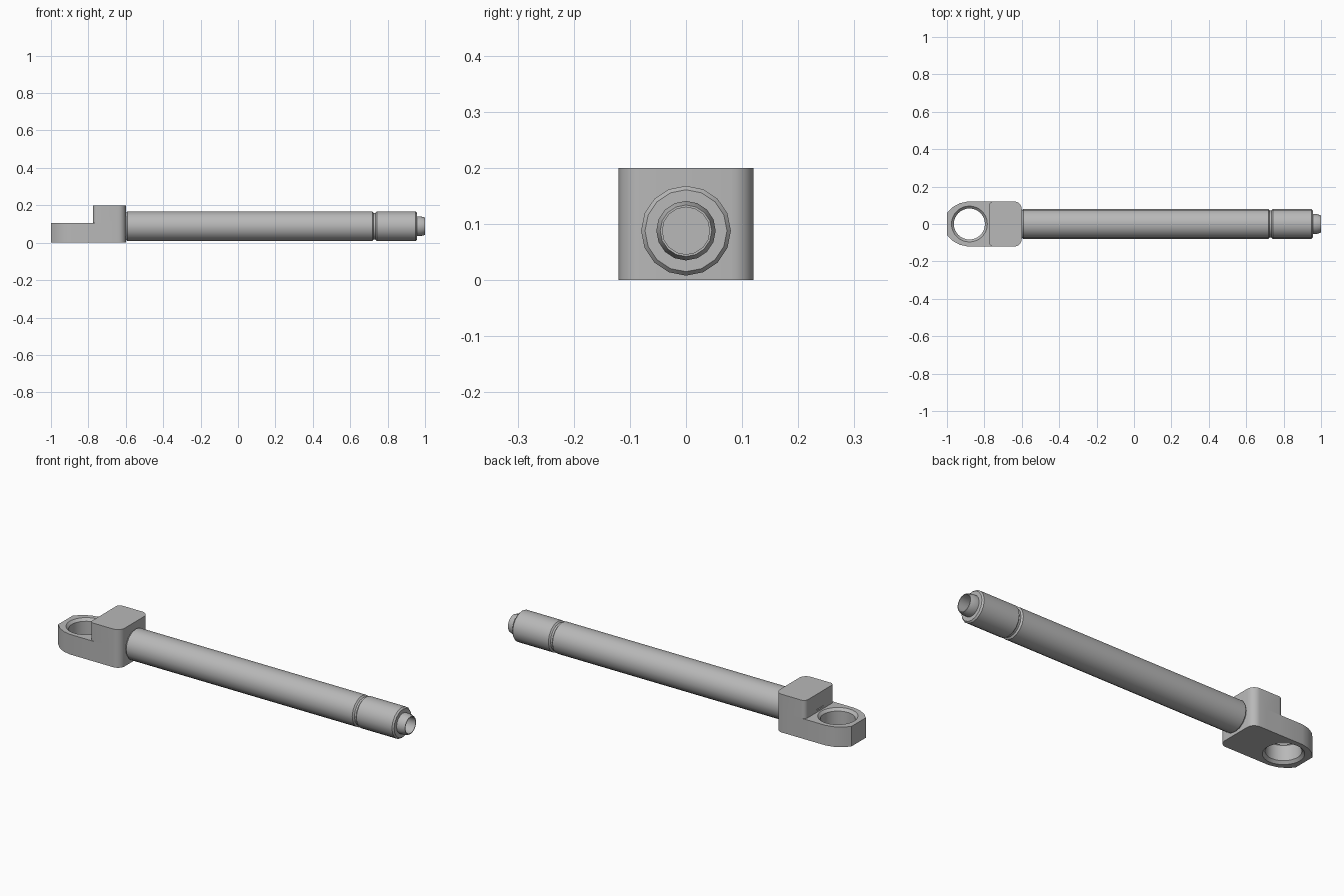
import bpy, bmesh
from math import sin, cos, pi, radians
from mathutils import Matrix

if "Cube" in bpy.data.objects:
    bpy.data.objects.remove(bpy.data.objects["Cube"])

metal = bpy.data.materials.new("grey metal")
metal.use_nodes = True
colour = (0.48, 0.48, 0.48, 1)
metal.diffuse_color = colour
metal.node_tree.nodes["Principled BSDF"].inputs["Base Color"].default_value = colour


def finish(name, bm, angle=35):
    bmesh.ops.recalc_face_normals(bm, faces=bm.faces)
    mesh = bpy.data.meshes.new(name)
    bm.to_mesh(mesh)
    bm.free()
    obj = bpy.data.objects.new(name, mesh)
    bpy.context.collection.objects.link(obj)
    mesh.materials.append(metal)
    smooth(obj, angle)
    return obj


def smooth(obj, angle):
    bpy.ops.object.select_all(action="DESELECT")
    obj.select_set(True)
    bpy.context.view_layer.objects.active = obj
    bpy.ops.object.shade_smooth_by_angle(angle=radians(angle))


def lathe(name, profile, sides, matrix):
    """Turn (radius, distance) points about local z and cap both ends."""
    bm = bmesh.new()
    rings = [[bm.verts.new((r * cos(2 * pi * i / sides), r * sin(2 * pi * i / sides), d))
              for i in range(sides)] for r, d in profile]
    for a, b in zip(rings, rings[1:]):
        for i in range(sides):
            j = (i + 1) % sides
            bm.faces.new((a[i], a[j], b[j], b[i]))
    bm.faces.new(rings[0])
    bm.faces.new(rings[-1])
    bm.transform(matrix)
    return finish(name, bm)


def prism(name, outline, bottom, top):
    bm = bmesh.new()
    base = bm.faces.new([bm.verts.new((x, y, bottom)) for x, y in outline])
    new = bmesh.ops.extrude_face_region(bm, geom=[base])["geom"]
    verts = [v for v in new if isinstance(v, bmesh.types.BMVert)]
    bmesh.ops.translate(bm, verts=verts, vec=(0, 0, top - bottom))
    return finish(name, bm)


def corner(cx, cy, r, start):
    return [(cx + r * cos(start + pi / 2 * k / 6), cy + r * sin(start + pi / 2 * k / 6))
            for k in range(7)]


def combine(target, other, operation):
    mod = target.modifiers.new("combine", "BOOLEAN")
    mod.operation, mod.object, mod.solver = operation, other, "EXACT"
    bpy.context.view_layer.objects.active = target
    bpy.ops.object.modifier_apply(modifier=mod.name)
    bpy.data.objects.remove(other)


# Mounting block with rounded upright edges
W = 0.12
big, small = 0.04, 0.022
upper = corner(-0.60 - big, W - big, big, 0) + corner(-0.775 + small, W - small, small, pi / 2)
block = prism("mounting_block", upper + [(x, -y) for x, y in reversed(upper)], 0, 0.2)

# Low eye plate with a blunt rounded nose
nose = [(-0.68, W), (-0.89, W), (-0.932, 0.111), (-0.97, 0.09), (-1, 0.06)]
plate = prism("eye_plate", nose + [(x, -y) for x, y in reversed(nose)], 0, 0.105)
combine(block, plate, "UNION")

# Chamfered eye hole
hole = lathe("eye_cutter", [(0.111, -0.015), (0.083, 0.013), (0.083, 0.092), (0.111, 0.12)],
             32, Matrix.Translation((-0.88, 0, 0)))
hole.hide_render = True
combine(block, hole, "DIFFERENCE")
smooth(block, 35)

# Rod: shoulder, groove, end sleeve and hollow tapered tip
along_x = Matrix.Translation((0, 0, 0.088)) @ Matrix.Rotation(pi / 2, 4, "Y")
lathe("rod", [(0.073, -0.62), (0.073, -0.598), (0.08, -0.592), (0.08, 0.718),
              (0.072, 0.725), (0.072, 0.735), (0.08, 0.742), (0.08, 0.948),
              (0.073, 0.956), (0.053, 0.956), (0.053, 0.978), (0.046, 1.0),
              (0.042, 1.0), (0.042, 0.93)], 16, along_x)
